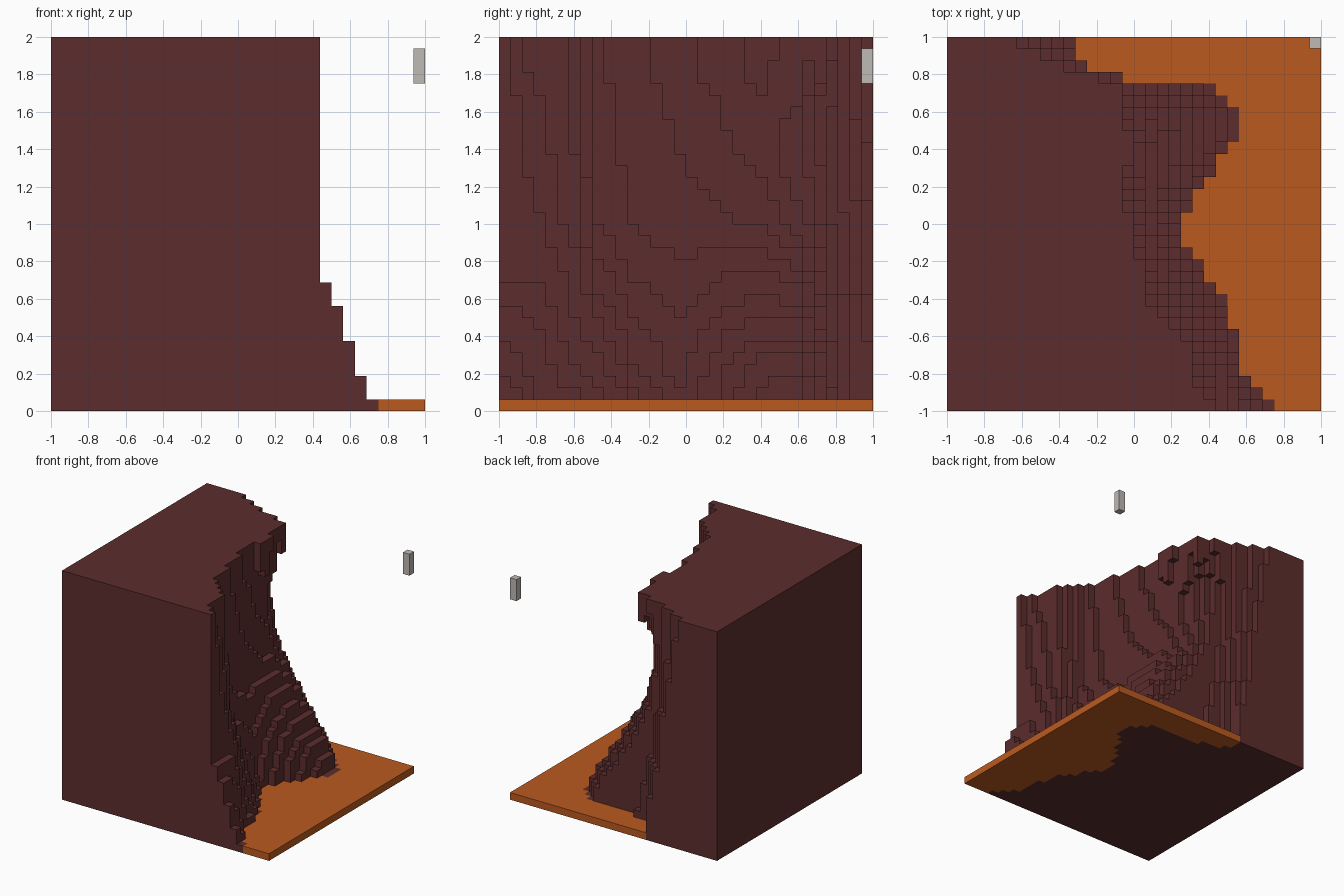
import bpy
import bmesh
import random
from mathutils import Vector

random.seed(4)
N = 32
CELL = 2 / N

cube = bpy.data.objects.get("Cube")
if cube:
    bpy.data.objects.remove(cube, do_unlink=True)


def make_material(name, colour):
    mat = bpy.data.materials.new(name)
    mat.use_nodes = True
    mat.diffuse_color = (*colour, 1)
    node = next(n for n in mat.node_tree.nodes if n.type == 'BSDF_PRINCIPLED')
    node.inputs["Base Color"].default_value = (*colour, 1)
    node.inputs["Roughness"].default_value = 0.9
    return mat


rock = make_material("dark red rock", (0.107, 0.026, 0.026))
sand = make_material("orange sand", (0.497, 0.102, 0.014))
stone = make_material("pale grey", (0.52, 0.49, 0.46))

# Cliff edge, in cells from the left side, for each row from front to back
foot = ([28, 27, 26] + [25] * 4 + [24] * 3 + [23, 22, 22, 21] + [20] * 3
        + [21, 21, 22, 23, 23, 24] + [25] * 3 + [24, 23, 15, 12, 11, 11])
brow = ([23, 22] + [21] * 4 + [20, 19, 18] + [17] * 4 + [16] * 4 + [15] * 4
        + [16] * 3 + [15] * 4 + [13, 10, 8, 6])

# Cliff edge at a few heights, given at key rows and blended between
key_rows = [0, 3, 6, 8, 11, 15, 19, 22, 25, 27, 28, 31]
sections = {
    0.25: [26, 25, 23.4, 23, 20.6, 19, 21.5, 23, 23, 21, 14, 11],
    0.5: [25, 24.3, 22.5, 21.3, 19.5, 18.5, 20, 20.5, 20.3, 18, 13, 10],
    0.75: [23, 23.3, 22, 20, 18.3, 17.6, 18.3, 18.5, 17.7, 15.5, 12, 9],
    1.0: [23, 22.6, 21, 18.5, 17.4, 17, 16.6, 16.3, 15, 13.5, 11.5, 9],
    1.4: [23, 22, 20.5, 18.2, 17, 16.5, 15.7, 15, 13.6, 12.3, 11, 7.6],
    1.7: [23, 21.5, 20.2, 18, 17, 16.2, 15.2, 15, 14, 12.5, 11, 7],
}


def blend(keys, values, t):
    """Piecewise linear interpolation."""
    for a, b, va, vb in zip(keys, keys[1:], values, values[1:]):
        if t <= b:
            return va + (vb - va) * max(0, t - a) / (b - a)
    return values[-1]


def cliff_edge(j, k):
    heights = [CELL / 2, *sections, 2 - CELL / 2]
    edges = [foot[j], *(blend(key_rows, s, j) for s in sections.values()), brow[j]]
    return min(foot[j], round(blend(heights, edges, (k + 0.5) * CELL)))


# Fill the cliff with cells, and the ground layer beside it
cliff_cells = {(i, j, k) for j in range(N) for k in range(N)
               for i in range(cliff_edge(j, k))}
ground_cells = {(i, j, 0) for j in range(N) for i in range(foot[j], N)}

# Ragged rock columns hanging under the overhang
for j in range(21, N):
    for i in range(brow[j]):
        k = N - 1
        while (i, j, k) in cliff_cells and k > 0:
            k -= 1
        if k > N // 2:
            for d in range(random.randint(0, 3)):
                cliff_cells.add((i, j, k - d))


def add_cells(name, cells, neighbours, mat):
    """Build the outer skin of a set of cubic cells."""
    bm = bmesh.new()
    verts = {}

    def vert(p):
        key = tuple(round(c) for c in p)
        if key not in verts:
            x, y, z = key
            verts[key] = bm.verts.new((x * CELL - 1, y * CELL - 1, z * CELL))
        return verts[key]

    for cell in sorted(cells):
        for axis in range(3):
            for sign in (-1, 1):
                n = Vector((0, 0, 0))
                n[axis] = sign
                beside = tuple(int(c + d) for c, d in zip(cell, n))
                if beside in cells or beside in neighbours:
                    continue
                u = Vector((0, 0, 0))
                u[(axis + 1) % 3] = 1
                v = n.cross(u)
                mid = Vector(cell) + Vector((0.5, 0.5, 0.5)) + n / 2
                bm.faces.new([vert(mid + (u * a + v * b) / 2) for a, b in
                              ((-1, -1), (1, -1), (1, 1), (-1, 1))])
    mesh = bpy.data.meshes.new(name)
    bm.to_mesh(mesh)
    bm.free()
    mesh.materials.append(mat)
    obj = bpy.data.objects.new(name, mesh)
    bpy.context.collection.objects.link(obj)
    return obj


add_cells("cliff", cliff_cells, ground_cells, rock)
add_cells("desert_ground", ground_cells, cliff_cells, sand)

# Small post floating over the back corner
post_cells = {(N - 1, N - 1, k) for k in range(N - 4, N - 1)}
add_cells("floating_post", post_cells, set(), stone)
